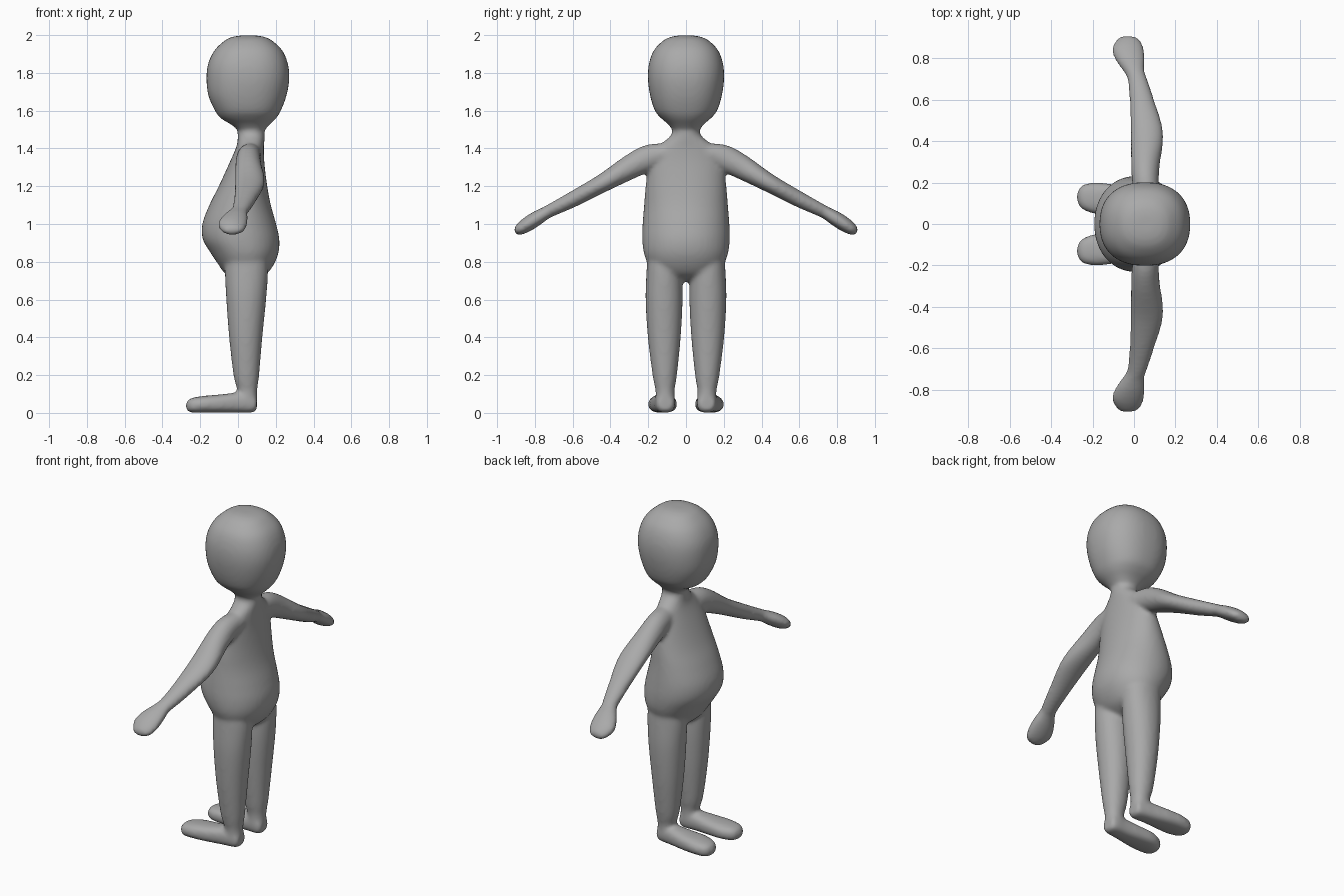
import bpy, bmesh, math
from mathutils import Vector

if "Cube" in bpy.data.objects:
    bpy.data.objects.remove(bpy.data.objects["Cube"])

X, Y, Z = Vector((1, 0, 0)), Vector((0, 1, 0)), Vector((0, 0, 1))
ARM_UP = Vector((0, 0.5, 0.866))
GROW = 0.002          # makes up for the slight shrink of the smoothing
SEG = 40


def spline(rings, steps=6):
    """Catmull-Rom interpolation of ring parameters."""
    p = [rings[0]] + list(rings) + [rings[-1]]
    out = []
    for a, b, c, d in zip(p, p[1:], p[2:], p[3:]):
        for s in range(steps):
            t = s / steps
            out.append([0.5 * (2 * j + (k - i) * t + (2 * i - 5 * j + 4 * k - l) * t * t
                               + (3 * j - i - 3 * k + l) * t ** 3)
                        for i, j, k, l in zip(a, b, c, d)])
    return out + [list(rings[-1])]


def loft(bm, rings, u, v, power=2.0, side=1):
    """Closed tube; each ring is (cx, cy, cz, radius_u, radius_v)."""
    loops = []
    for cx, cy, cz, ru, rv in spline(rings):
        loop = []
        for i in range(SEG):
            a = 2 * math.pi * i / SEG
            c, s = math.cos(a), math.sin(a)
            p = (Vector((cx, cy, cz))
                 + u * (math.copysign(abs(c) ** (2 / power), c) * (ru + GROW))
                 + v * (math.copysign(abs(s) ** (2 / power), s) * (rv + GROW)))
            loop.append(bm.verts.new((p.x, p.y * side, p.z)))
        loops.append(loop)
    faces = [bm.faces.new(loops[0]), bm.faces.new(loops[-1])]
    for a, b in zip(loops, loops[1:]):
        for i in range(SEG):
            j = (i + 1) % SEG
            faces.append(bm.faces.new((a[i], a[j], b[j], b[i])))
    bmesh.ops.recalc_face_normals(bm, faces=faces)


def stack(rows):
    """Horizontal rings from (z, x0, x1, y0, y1)."""
    return [((a + b) / 2, (c + d) / 2, z, (b - a) / 2, (d - c) / 2) for z, a, b, c, d in rows]


bm = bmesh.new()

# Head: rounded block (z, x0, x1, half width)
head = [(1.50, 0, .14, .07), (1.53, -.04, .17, .095), (1.56, -.09, .20, .13),
        (1.60, -.12, .225, .163), (1.68, -.155, .255, .188), (1.77, -.165, .27, .2),
        (1.85, -.156, .262, .194), (1.92, -.122, .232, .168), (1.97, -.07, .18, .12),
        (1.99, -.03, .14, .08), (1.998, .015, .095, .04)]
loft(bm, stack([(z, a, b, -w, w) for z, a, b, w in head]), X, Y, 2.3)

# Neck and pear-shaped torso
torso = [(1.55, 0, .14, .07), (1.48, 0, .14, .072), (1.44, 0, .138, .11),
         (1.40, -.01, .135, .16), (1.32, -.045, .138, .195), (1.2, -.10, .153, .212),
         (1.1, -.15, .172, .22), (1.0, -.187, .2, .228), (.92, -.185, .217, .23),
         (.85, -.145, .213, .222), (.79, -.105, .19, .2), (.74, -.07, .155, .165),
         (.71, -.03, .11, .11), (.695, 0, .07, .04)]
loft(bm, stack([(z, a, b, -w, w) for z, a, b, w in torso]), X, Y, 2.1)

# Leg (z, x0, x1, y0, y1)
leg = [(.85, -.06, .15, .04, .2), (.75, -.067, .157, .025, .207), (.6, -.06, .147, .02, .212),
       (.4, -.045, .127, .03, .2), (.2, -.022, .11, .05, .175), (.12, -.002, .1, .062, .16),
       (.06, 0, .1, .06, .158), (.02, .02, .09, .075, .145)]

# Foot (x, y0, y1, z0, z1)
foot = [(.1, .085, .135, .03, .07), (.095, .07, .15, .012, .085), (.07, .06, .158, .003, .1),
        (0, .06, .17, .003, .105), (-.1, .053, .19, .003, .095), (-.18, .05, .198, .003, .088),
        (-.24, .068, .19, .003, .078), (-.265, .09, .17, .01, .065), (-.275, .115, .145, .025, .05)]

# Arm with mitten hand (y, z, x0, x1, thickness radius)
arm = [(.08, 1.375, .01, .125, .06), (.18, 1.355, -.005, .118, .07), (.28, 1.31, -.012, .122, .064),
       (.44, 1.217, -.015, .14, .047), (.6, 1.13, -.02, .095, .04), (.7, 1.08, -.03, .062, .034),
       (.74, 1.06, -.05, .05, .032), (.79, 1.03, -.085, .052, .037), (.84, .998, -.105, .047, .037),
       (.88, .972, -.09, .033, .029), (.9, .96, -.07, .01, .018), (.906, .955, -.05, -.02, .008)]

for side in (1, -1):
    loft(bm, stack(leg), X, Y, 2.1, side)
    loft(bm, [(x, (a + b) / 2, (c + d) / 2, (b - a) / 2, (d - c) / 2)
              for x, a, b, c, d in foot], Y, Z, 2.6, side)
    loft(bm, [((a + b) / 2, y, z, (b - a) / 2, r) for y, z, a, b, r in arm], X, ARM_UP, 2.0, side)

mesh = bpy.data.meshes.new("figure_body")
bm.to_mesh(mesh)
bm.free()
body = bpy.data.objects.new("figure_body", mesh)
bpy.context.collection.objects.link(body)

# Single grey colour
grey = bpy.data.materials.new("plain grey")
grey.diffuse_color = (0.4, 0.4, 0.4, 1)
grey.use_nodes = True
grey.node_tree.nodes["Principled BSDF"].inputs["Base Color"].default_value = grey.diffuse_color
mesh.materials.append(grey)

# Fuse the parts into one soft skin
remesh = body.modifiers.new("fuse", 'REMESH')
remesh.mode = 'VOXEL'
remesh.voxel_size = 0.011
remesh.use_smooth_shade = True
soften = body.modifiers.new("soften", 'SMOOTH')
soften.factor = 0.5
soften.iterations = 10
